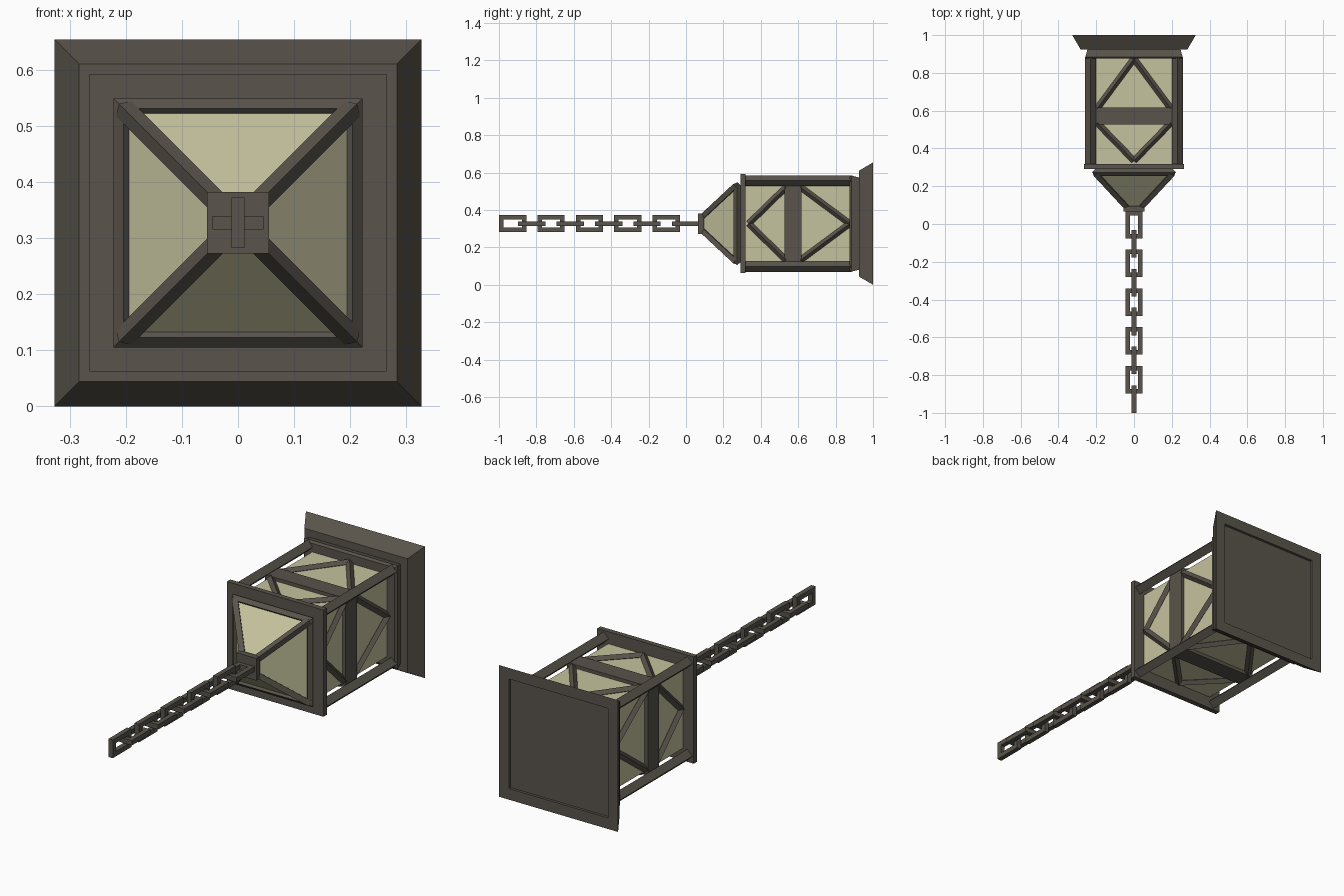
import bpy, bmesh, math
from mathutils import Vector, Matrix

cube = bpy.data.objects.get("Cube")
if cube:
    bpy.data.objects.remove(cube, do_unlink=True)

AXIS = 0.327  # height of the lantern's long axis
CORNERS = [(-1, -1), (1, -1), (1, 1), (-1, 1)]


def material(name, rgb):
    m = bpy.data.materials.new(name)
    m.use_nodes = True
    m.diffuse_color = (*rgb, 1)
    m.node_tree.nodes["Principled BSDF"].inputs["Base Color"].default_value = (*rgb, 1)
    return m


METAL = material("dark bronze", (0.100, 0.088, 0.070))
GLASS = material("pale glass", (0.56, 0.54, 0.34))


def finish(name, bm, mat):
    bmesh.ops.recalc_face_normals(bm, faces=bm.faces)
    me = bpy.data.meshes.new(name)
    bm.to_mesh(me)
    bm.free()
    me.materials.append(mat)
    ob = bpy.data.objects.new(name, me)
    bpy.context.collection.objects.link(ob)
    return ob


def square_sweep(name, profile, mat, ring=False):
    """Sweep (half width, y) points round the axis as a square."""
    bm = bmesh.new()
    loops = [[bm.verts.new((sx * h, y, AXIS + sz * h)) for sx, sz in CORNERS]
             for h, y in profile]
    pairs = list(zip(loops, loops[1:]))
    if ring:
        pairs.append((loops[-1], loops[0]))
    else:
        bm.faces.new(loops[0])
        bm.faces.new(loops[-1])
    for a, b in pairs:
        for i in range(4):
            j = (i + 1) % 4
            bm.faces.new((a[i], a[j], b[j], b[i]))
    return finish(name, bm, mat)


def add_bar(bm, p, q, side, normal, ridged):
    """Square bar from p to q, with a flat or an edge towards normal."""
    p, q = Vector(p), Vector(q)
    d = (q - p).normalized()
    n = Vector(normal)
    n = (n - d * n.dot(d)).normalized()
    t = d.cross(n)
    rot = Matrix((t, n, d)).transposed()
    if ridged:
        rot = rot @ Matrix.Rotation(math.radians(45), 3, 'Z')
    mat = (Matrix.Translation((p + q) / 2) @ rot.to_4x4()
           @ Matrix.Diagonal((side, side, (q - p).length, 1)))
    bmesh.ops.create_cube(bm, size=1, matrix=mat)


# Flared base with a recessed back panel
square_sweep("flared_base", [(0.283, 0.925), (0.327, 1), (0.272, 1), (0.272, 0.987)], METAL)
square_sweep("base_neck", [(0.248, 0.875), (0.257, 0.885), (0.245, 0.93)], METAL)

# Glass body, central band and front collar
square_sweep("glass_body", [(0.205, 0.31), (0.205, 0.88)], GLASS)
square_sweep("middle_band", [(0.222, 0.527), (0.222, 0.617)], METAL)
square_sweep("front_collar", [(0.265, 0.292), (0.265, 0.318)], METAL)

# Corner posts
bm = bmesh.new()
for sx, sz in CORNERS:
    x, z = sx * 0.23, AXIS + sz * 0.23
    add_bar(bm, (x, 0.31, z), (x, 0.885, z), 0.04, (sx, 0, sz), False)
finish("corner_posts", bm, METAL)

# Diagonal braces on each of the four sides
bm = bmesh.new()
for k in range(4):
    turn = Matrix.Rotation(k * math.pi / 2, 3, 'Y')
    lift = Vector((0, 0, AXIS))
    for s in (-1, 1):
        for apex, foot in ((0.335, 0.535), (0.875, 0.612)):
            p = turn @ Vector((0, apex, 0.208)) + lift
            q = turn @ Vector((s * 0.195, foot, 0.208)) + lift
            add_bar(bm, p, q, 0.024, turn @ Vector((0, 0, 1)), True)
finish("diagonal_braces", bm, METAL)

# Pyramid roof: glass, rim, ridges and cap
square_sweep("roof_glass", [(0.2, 0.292), (0.195, 0.265), (0.04, 0.095)], GLASS)
square_sweep("roof_rim", [(0.222, 0.273), (0.204, 0.255), (0.186, 0.273), (0.204, 0.294)],
             METAL, ring=True)
bm = bmesh.new()
for sx, sz in CORNERS:
    add_bar(bm, (sx * 0.204, 0.268, AXIS + sz * 0.204),
            (sx * 0.038, 0.09, AXIS + sz * 0.038), 0.027, (sx, 0, sz), True)
finish("roof_ridges", bm, METAL)
square_sweep("roof_cap", [(0.055, 0.065), (0.055, 0.095)], METAL)

# Chain of rectangular links, alternately upright and flat
LINK, WIDE, BAR = 0.146, 0.09, 0.024
PITCH = (1.07 - LINK) / 9
for i in range(10):
    bm = bmesh.new()
    across = Vector((0, 0, 1)) if i % 2 == 0 else Vector((1, 0, 0))
    along = Vector((0, 1, 0))
    face = across.cross(along)
    start = Vector((0, -1 + i * PITCH, AXIS))
    rings = []
    for inset in (0, BAR):
        for side in (-1, 1):
            a, b = WIDE / 2 - inset, LINK / 2 - inset
            rings.append([bm.verts.new(start + along * (LINK / 2 + v * b) + across * (u * a)
                                       + face * (side * BAR / 2)) for u, v in CORNERS])
    for r, s in ((0, 1), (1, 3), (3, 2), (2, 0)):
        for c in range(4):
            e = (c + 1) % 4
            bm.faces.new((rings[r][c], rings[r][e], rings[s][e], rings[s][c]))
    finish("chain_link_%d" % (i + 1), bm, METAL)
